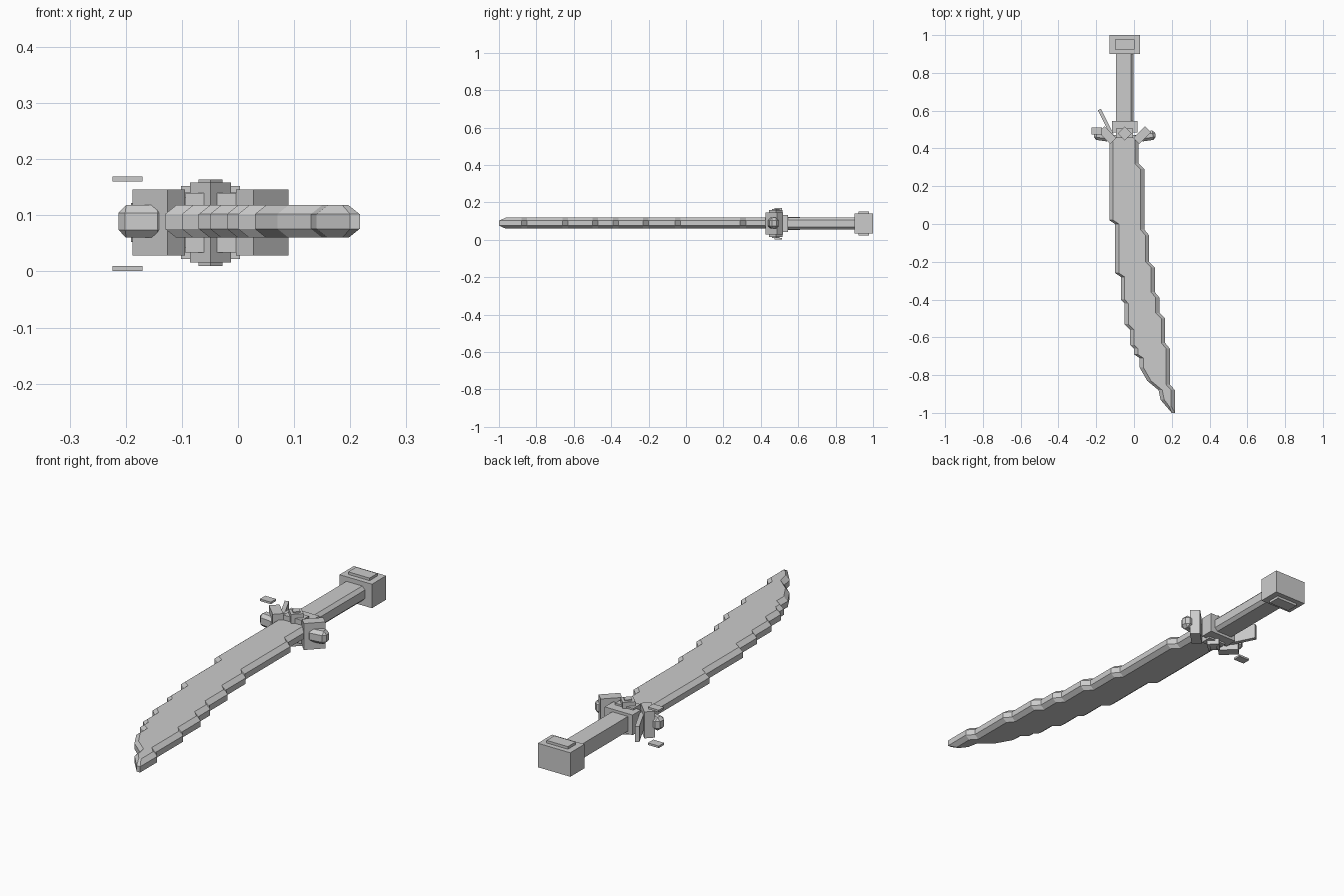
import bpy, bmesh, math
from mathutils import Matrix, Vector

if "Cube" in bpy.data.objects:
    bpy.data.objects.remove(bpy.data.objects["Cube"])

grey = bpy.data.materials.new("plain_grey")
grey.use_nodes = True
grey.diffuse_color = (0.6, 0.6, 0.6, 1)
grey.node_tree.nodes["Principled BSDF"].inputs["Base Color"].default_value = grey.diffuse_color

MID_X = -0.049  # centre line of the hilt
MID_Z = 0.087   # middle of the thickness


def finish(name, bm):
    bmesh.ops.recalc_face_normals(bm, faces=bm.faces)
    mesh = bpy.data.meshes.new(name)
    bm.to_mesh(mesh)
    bm.free()
    mesh.materials.append(grey)
    obj = bpy.data.objects.new(name, mesh)
    bpy.context.collection.objects.link(obj)
    return obj


def box(name, centre, size, turn=0, bevel=0, pick=lambda edge: True):
    """Box turned about z, with chamfers on the picked edges."""
    bm = bmesh.new()
    bmesh.ops.create_cube(bm, size=1, matrix=Matrix.Diagonal((*size, 1)))
    if bevel:
        bmesh.ops.bevel(bm, geom=[e for e in bm.edges if pick(e)], offset=bevel,
                        segments=1, affect='EDGES')
    place = Matrix.Translation(centre) @ Matrix.Rotation(math.radians(turn), 4, 'Z')
    bmesh.ops.transform(bm, matrix=place, verts=bm.verts)
    return finish(name, bm)


# Blade: stepped outline along both edges, listed from hilt to tip
left_edge = [(-.13, .47), (-.13, .02), (-.1, 0), (-.1, -.26), (-.07, -.28), (-.07, -.4),
             (-.05, -.42), (-.05, -.53), (-.02, -.56), (-.02, -.64), (0, -.66), (0, -.69),
             (.03, -.71), (.03, -.76), (.07, -.83), (.13, -.88), (.14, -.93), (.2, -1)]
right_edge = [(.025, .47), (.025, .32), (.055, .29), (.055, -.03), (.08, -.06), (.08, -.2),
              (.11, -.23), (.11, -.36), (.135, -.39), (.135, -.47), (.165, -.5),
              (.165, -.63), (.19, -.66), (.19, -.85), (.217, -.88), (.217, -1)]


def blade():
    bm = bmesh.new()
    chamfer, tip = 0.02, -0.965
    outer = left_edge + right_edge[::-1]
    inner = [(min(x + chamfer, .186), max(y, tip)) for x, y in left_edge]
    inner += [(x - chamfer, max(y, tip)) for x, y in right_edge[::-1]]
    layers = [(inner, .06), (outer, .076), (outer, .102), (inner, .118)]
    rings = [[bm.verts.new((x, y, z)) for x, y in pts] for pts, z in layers]
    bm.faces.new(rings[0])
    bm.faces.new(rings[-1])
    for low, high in zip(rings, rings[1:]):
        for i in range(len(low)):
            bm.faces.new((low[i - 1], low[i], high[i], high[i - 1]))
    finish("blade", bm)


blade()

# Handle with its +x long edges chamfered
box("handle", (MID_X, .71, MID_Z), (.092, .4, .066), bevel=.014,
    pick=lambda e: all(v.co.x > 0 for v in e.verts) and abs(e.verts[0].co.y - e.verts[1].co.y) > .1)

# Pommel and the raised plates above and below it
box("pommel", (MID_X, .95, MID_Z), (.16, .1, .107))
box("pommel_plates", (MID_X, .95, MID_Z), (.105, .055, .13))

# Collar and guard centre
box("collar", (MID_X, .515, MID_Z), (.137, .06, .09))
box("guard_core", (MID_X, .48, MID_Z), (.09, .05, .106))

# Stepped diamonds on both faces of the guard
box("guard_diamond", (MID_X, .48, MID_Z), (.052, .052, .143), turn=45)
box("guard_diamond_cap", (MID_X, .48, MID_Z), (.03, .03, .154), turn=45)

# Angled wings and chamfered guard ends, mirrored about the hilt
for side, label in ((1, "left"), (-1, "right")):
    box("guard_wing_" + label, (MID_X + side * .0925, .471, MID_Z),
        (.088, .044, .118), turn=side * 45)
    box("guard_end_" + label, (MID_X + side * .12, .466, .089),
        (.086, .05, .058), turn=side * 8, bevel=.014)

# Thin spur leaning back from the right wing
start, end = Vector((-.115, .47)), Vector((-.183, .606))
run = end - start
box("spur", (*(start + end) / 2, MID_Z), (run.length, .018, .069),
    turn=math.degrees(math.atan2(run.y, run.x)))

# Loose square plates above and below the right guard end
for label, z in (("upper", .165), ("lower", .005)):
    box("charm_plate_" + label, (-.197, .493, z), (.054, .038, .009))
